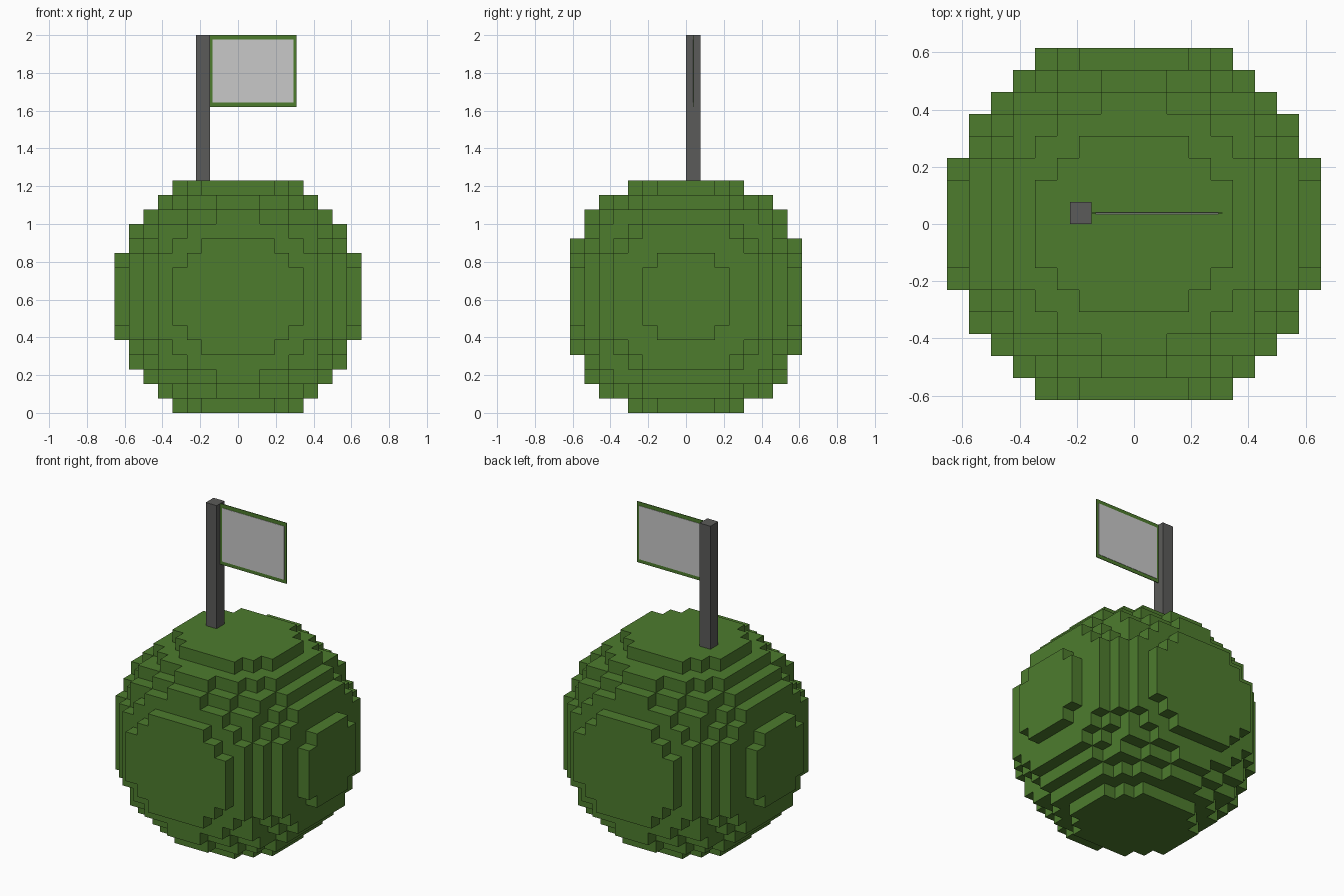
import bpy, bmesh
from mathutils import Vector

if "Cube" in bpy.data.objects:
    bpy.data.objects.remove(bpy.data.objects["Cube"])

U = 2 / 26            # block size
R2 = 76               # squared ball radius in blocks
CZ = 8                # ball centre height in blocks


def material(name, rgb):
    m = bpy.data.materials.new(name)
    m.diffuse_color = (*rgb, 1)
    m.use_nodes = True
    m.node_tree.nodes["Principled BSDF"].inputs["Base Color"].default_value = m.diffuse_color
    return m


green = material("leaf_green", (0.075, 0.2, 0.027))
grey = material("pole_grey", (0.105, 0.105, 0.1))
white = material("flag_light_grey", (0.58, 0.58, 0.58))


def finish(name, bm, mat):
    me = bpy.data.meshes.new(name)
    bm.to_mesh(me)
    bm.free()
    me.materials.append(mat)
    ob = bpy.data.objects.new(name, me)
    bpy.context.collection.objects.link(ob)
    return ob


def box(name, lo, hi, mat):
    bm = bmesh.new()
    bmesh.ops.create_cube(bm, size=1)
    for v in bm.verts:
        v.co = [(l + h) / 2 + c * (h - l) for l, h, c in zip(lo, hi, v.co)]
    return finish(name, bm, mat)


# Stepped ball: keep every block whose centre lies inside the radius
cells = {(i, j, k)
         for i in range(-8, 9) for j in range(-8, 8) for k in range(-8, 8)
         if i * i + (j + .5) ** 2 + (k + .5) ** 2 <= R2}

bm = bmesh.new()
corners = {}


def corner(p):
    key = tuple(round(c * 2) for c in p)
    if key not in corners:
        corners[key] = bm.verts.new((p.x * U, p.y * U, (p.z + CZ) * U))
    return corners[key]


# Only the outer block faces are made
for cell in cells:
    centre = Vector(cell) + Vector((0, .5, .5))
    for axis in range(3):
        for sign in (-1, 1):
            n = Vector((0, 0, 0))
            n[axis] = sign
            if tuple(int(c + d) for c, d in zip(cell, n)) in cells:
                continue
            a = Vector((0, 0, 0))
            a[(axis + 1) % 3] = .5
            b = n.cross(a)
            mid = centre + n * .5
            bm.faces.new([corner(mid + s * a + t * b)
                          for s, t in ((-1, -1), (1, -1), (1, 1), (-1, 1))])
# Merge the coplanar squares into larger flat faces
bmesh.ops.dissolve_limit(bm, angle_limit=0.01, verts=bm.verts, edges=bm.edges)
bmesh.ops.triangulate(bm, faces=[f for f in bm.faces if len(f.verts) > 4])
finish("stepped_ball", bm, green)

# Square pole on the top
box("pole", (-0.223, 0, 16 * U), (-0.148, 0.077, 2), grey)

# Thin flag with a green border and a light panel on each side
FY = 0.038
box("flag_border", (-0.148, FY - .002, 1.62), (0.31, FY + .002, 2), green)
for side, s in (("front", -1), ("back", 1)):
    y0, y1 = sorted((FY + s * .002, FY + s * .004))
    box("flag_panel_" + side, (-0.135, y0, 1.642), (0.295, y1, 1.976), white)
